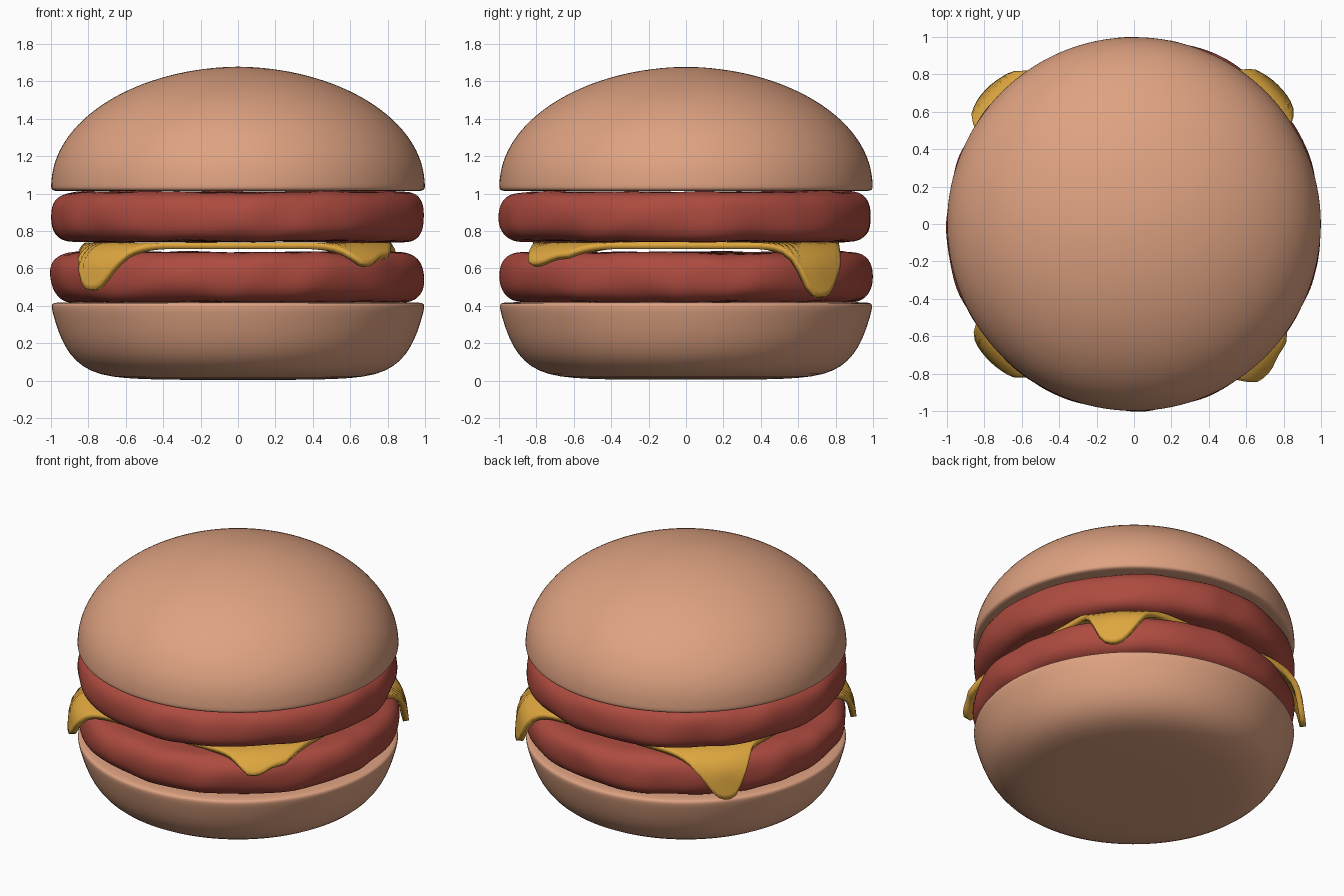
import bpy, bmesh, math
from mathutils import Vector, noise

cube = bpy.data.objects.get("Cube")
if cube:
    bpy.data.objects.remove(cube, do_unlink=True)


def material(name, rgb):
    m = bpy.data.materials.new(name)
    m.use_nodes = True
    m.diffuse_color = (*rgb, 1)
    m.node_tree.nodes["Principled BSDF"].inputs["Base Color"].default_value = (*rgb, 1)
    return m


BUN = material("toasted bun", (0.73, 0.36, 0.22))
MEAT = material("red brown meat", (0.42, 0.07, 0.05))
CHEESE = material("golden cheese", (0.74, 0.39, 0.05))


def polar_mesh(name, mat, rings, segments, place, closed_end):
    """Grid of rings around a pole; place(ring, angle) gives each point."""
    bm = bmesh.new()
    pole = bm.verts.new(place(0, 0))
    last = bm.verts.new(place(rings, 0)) if closed_end else None
    count = rings - 1 if closed_end else rings
    loops = [[bm.verts.new(place(i, math.tau * j / segments)) for j in range(segments)]
             for i in range(1, count + 1)]
    for j in range(segments):
        k = (j + 1) % segments
        bm.faces.new((pole, loops[0][j], loops[0][k]))
        for a, b in zip(loops, loops[1:]):
            bm.faces.new((a[j], b[j], b[k], a[k]))
        if last:
            bm.faces.new((loops[-1][j], last, loops[-1][k]))
    bmesh.ops.recalc_face_normals(bm, faces=bm.faces)
    for f in bm.faces:
        f.smooth = True
    mesh = bpy.data.meshes.new(name)
    bm.to_mesh(mesh)
    bm.free()
    mesh.materials.append(mat)
    obj = bpy.data.objects.new(name, mesh)
    bpy.context.collection.objects.link(obj)
    return obj


def lathe(name, mat, profile, segments=64, bumps=0.0, seed=0):
    def place(i, angle):
        r, z = profile[i]
        p = Vector((r * math.cos(angle), r * math.sin(angle), z))
        if bumps and r > 0:
            n = noise.noise(p * 4 + Vector((seed, 0, 0)))
            p.x *= 1 + bumps * n
            p.y *= 1 + bumps * n
            p.z += bumps * 0.6 * noise.noise(p * 5 + Vector((0, seed, 0)))
        return p
    obj = polar_mesh(name, mat, len(profile) - 1, segments, place, True)
    sub = obj.modifiers.new("smooth", "SUBSURF")
    sub.levels = sub.render_levels = 1
    return obj


# Bottom bun: flat base, bowl side, softly rounded rim
lathe("bottom_bun", BUN, [
    (0, 0.005), (0.3, 0.005), (0.52, 0.008), (0.68, 0.02), (0.79, 0.05), (0.87, 0.105),
    (0.925, 0.18), (0.96, 0.26), (0.985, 0.34), (0.999, 0.395), (0.995, 0.413),
    (0.97, 0.42), (0.8, 0.42), (0, 0.42)])

# Top bun: elliptical dome over a tight rim
dome = [(math.cos(a) ** 1.03, 1.045 + 0.633 * math.sin(a))
        for a in (math.pi / 2 * i / 16 for i in range(16))]
lathe("top_bun", BUN, [(0, 1.015), (0.8, 1.015), (0.965, 1.012), (0.99, 1.016), (1, 1.028)]
      + dome + [(0, 1.678)])

# Two patties with rounded edges and a slightly lumpy surface
for name, mid, seed in (("lower_patty", 0.553, 3), ("upper_patty", 0.876, 11)):
    edge = []
    for i in range(13):
        a = math.pi * (i / 12 - 0.5)
        s = math.sin(a)
        edge.append((0.86 + 0.138 * max(math.cos(a), 0) ** 0.75,
                     mid + 0.135 * math.copysign(abs(s) ** 0.85, s)))
    lathe(name, MEAT, [(0, mid - 0.13), (0.6, mid - 0.132)] + edge
          + [(0.6, mid + 0.132), (0, mid + 0.13)], 96, 0.022, seed)

# Cheese slice: square sheet bending over the patty, with melted corner drips
HALF, TOP, BEND_START, RINGS = 0.815, 0.722, 0.885, 40
# angle in degrees, hanging length, angular width in degrees
DRIPS = [(43, 1.25, 8), (139, 1.25, 8), (222, 1.21, 8), (310, 1.10, 6)]


def sheet_length(angle):
    side = HALF / max(abs(math.cos(angle)), abs(math.sin(angle)))
    base = min(side, 1.04)
    for deg, length, width in DRIPS:
        d = (math.degrees(angle) - deg + 180) % 360 - 180
        base += (length - 1.04) * math.exp(-abs(d / width) ** 2.6)
    return base


def drape(i, angle):
    length = sheet_length(angle) * i / RINGS
    near_front_left = math.exp(-((math.degrees(angle) - 312) / 25) ** 2)
    bend = 0.15 + 0.05 * near_front_left
    s = max(length - BEND_START, 0)
    turn = min(s / bend, 1.45)
    rest = s - turn * bend
    r = min(length, BEND_START) + bend * math.sin(turn) + rest * math.cos(turn)
    z = TOP - bend * (1 - math.cos(turn)) - rest * math.sin(turn)
    return Vector((r * math.cos(angle), r * math.sin(angle), z))


cheese = polar_mesh("cheese_slice", CHEESE, RINGS, 180, drape, False)
solid = cheese.modifiers.new("thickness", "SOLIDIFY")
solid.thickness = 0.036
solid.offset = 0
